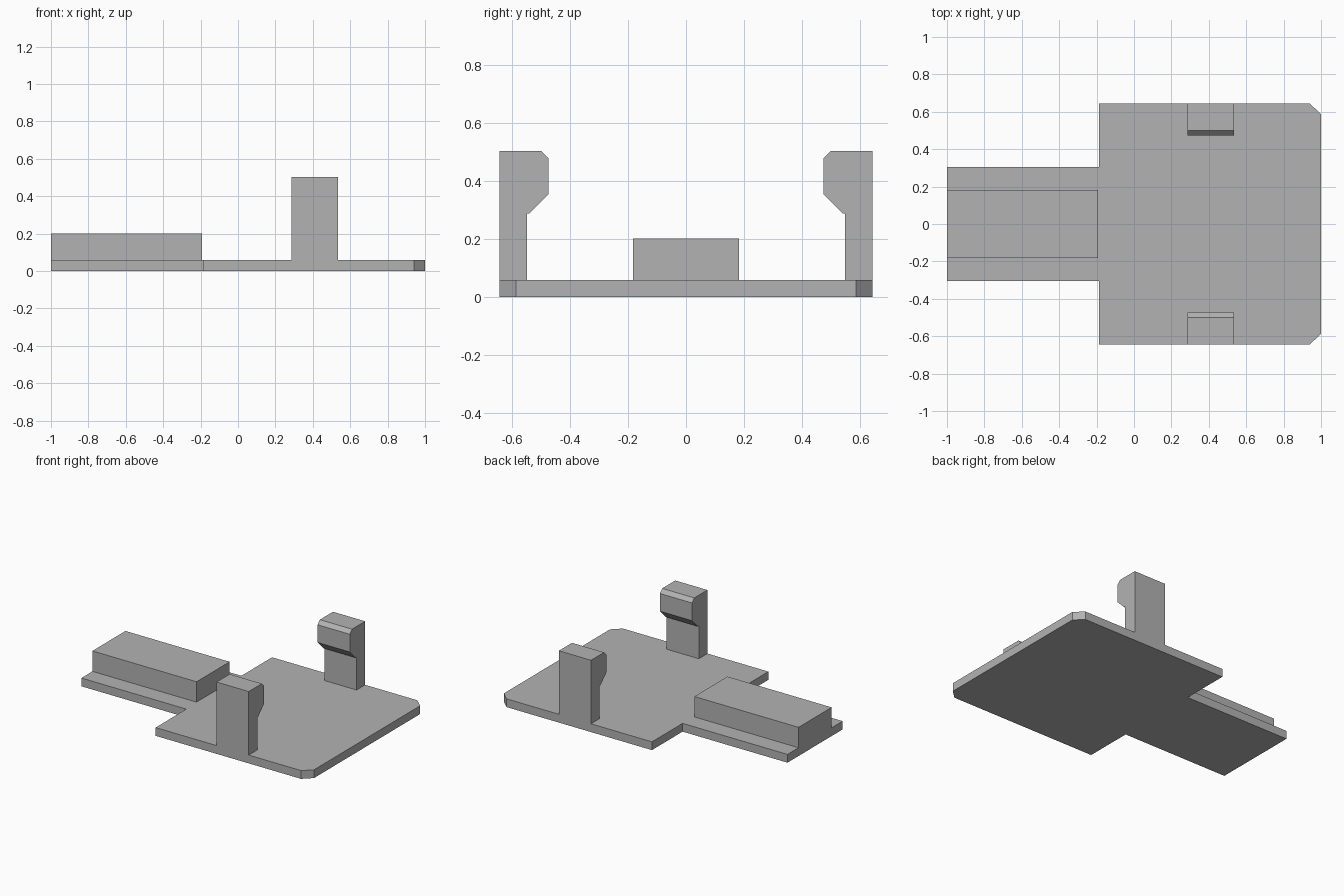
import bpy
import bmesh
from mathutils import Vector

cube = bpy.data.objects.get("Cube")
if cube:
    bpy.data.objects.remove(cube, do_unlink=True)

grey = bpy.data.materials.new("plain grey")
grey.use_nodes = True
colour = (0.45, 0.45, 0.45, 1)
grey.diffuse_color = colour
grey.node_tree.nodes["Principled BSDF"].inputs["Base Color"].default_value = colour


def extrude(name, points, direction):
    """Close a flat outline and sweep it along a direction."""
    bm = bmesh.new()
    face = bm.faces.new([bm.verts.new(p) for p in points])
    result = bmesh.ops.extrude_face_region(bm, geom=[face])
    verts = [v for v in result["geom"] if isinstance(v, bmesh.types.BMVert)]
    bmesh.ops.translate(bm, verts=verts, vec=Vector(direction))
    bmesh.ops.recalc_face_normals(bm, faces=bm.faces)
    mesh = bpy.data.meshes.new(name)
    bm.to_mesh(mesh)
    bm.free()
    mesh.materials.append(grey)
    obj = bpy.data.objects.new(name, mesh)
    bpy.context.collection.objects.link(obj)
    return obj


THICK = 0.058
HALF = 0.644

# Base plate with tongue and two clipped corners
half_outline = [(-1, 0.305), (-0.187, 0.305), (-0.187, HALF), (0.94, HALF), (1, 0.587)]
outline = half_outline + [(x, -y) for x, y in reversed(half_outline)]
extrude("base_plate", [(x, y, 0) for x, y in outline], (0, 0, THICK))

# Raised block on the tongue
block = [(-1, -0.183), (-0.193, -0.183), (-0.193, 0.183), (-1, 0.183)]
extrude("tongue_block", [(x, y, THICK) for x, y in block], (0, 0, 0.143))

# Hooked clips, facing each other
hook = [(HALF, THICK), (0.549, THICK), (0.549, 0.288), (0.539, 0.288),
        (0.474, 0.353), (0.474, 0.477), (0.499, 0.503), (HALF, 0.503)]
for name, side in (("front_clip", -1), ("back_clip", 1)):
    extrude(name, [(0.285, side * y, z) for y, z in hook], (0.249, 0, 0))
